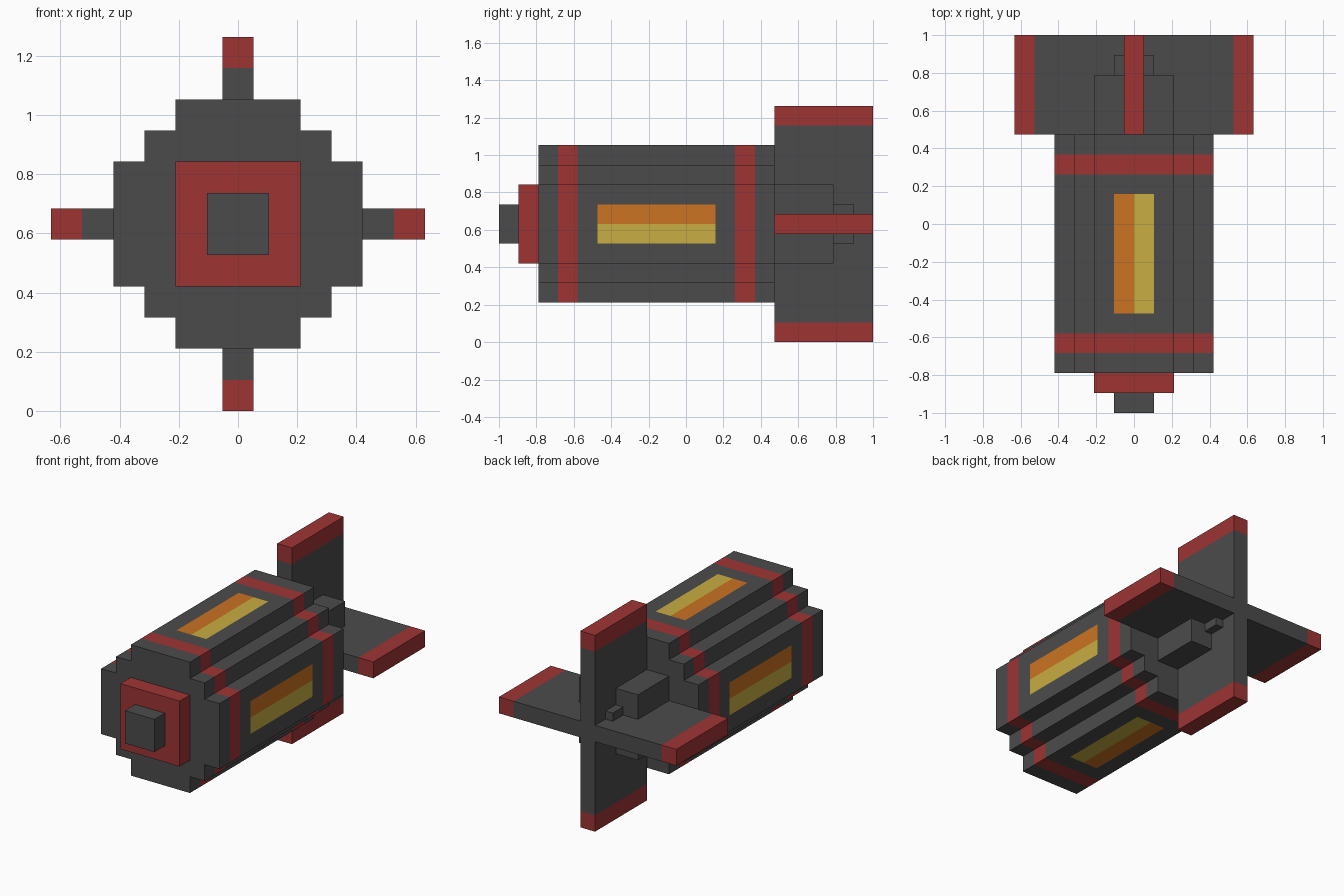
import bpy, bmesh
from mathutils import Vector

if "Cube" in bpy.data.objects:
    bpy.data.objects.remove(bpy.data.objects["Cube"])

U = 2 / 19        # one block
CZ = 6 * U        # height of the long axis


def srgb(r, g, b):
    f = lambda c: c / 12.92 if c <= 0.04045 else ((c + 0.055) / 1.055) ** 2.4
    return tuple(f(c / 255) for c in (r, g, b)) + (1,)


def material(name, *rgb):
    m = bpy.data.materials.new(name)
    m.diffuse_color = srgb(*rgb)
    m.use_nodes = True
    m.node_tree.nodes["Principled BSDF"].inputs["Base Color"].default_value = m.diffuse_color
    return m


GREY = material("dark_grey", 75, 75, 75)
RED = material("red", 158, 52, 52)
ORANGE = material("orange", 203, 115, 34)
YELLOW = material("yellow", 200, 173, 66)


def add_object(name, bm, mats):
    bmesh.ops.recalc_face_normals(bm, faces=bm.faces)
    me = bpy.data.meshes.new(name)
    bm.to_mesh(me)
    bm.free()
    for m in mats:
        me.materials.append(m)
    ob = bpy.data.objects.new(name, me)
    bpy.context.collection.objects.link(ob)
    return ob


def box(name, x, y, z, mat):
    """Block given by (low, high) ranges in block units; z from the long axis, y from the nose."""
    bm = bmesh.new()
    bmesh.ops.create_cube(bm, size=1)
    for v in bm.verts:
        v.co = Vector(((x[v.co.x > 0]) * U, y[v.co.y > 0] * U - 1, z[v.co.z > 0] * U + CZ))
    return add_object(name, bm, [mat])


# Stepped body: one quarter profile turned four times, lofted along y
quarter = [(4, -1), (4, 0), (4, 1), (4, 2), (3, 2), (3, 3), (2, 3), (2, 4)]
profile = []
for turn in range(4):
    profile += quarter
    quarter = [(-b, a) for a, b in quarter]
stations = [2, 3, 4, 5, 11, 12, 13, 14]
bm = bmesh.new()
rings = [[bm.verts.new((a * U, s * U - 1, b * U + CZ)) for a, b in profile] for s in stations]
n = len(profile)
for r0, r1 in zip(rings, rings[1:]):
    for i in range(n):
        j = (i + 1) % n
        bm.faces.new((r0[i], r0[j], r1[j], r1[i]))
bm.faces.new(rings[0])
bm.faces.new(rings[-1])

# Red bands and two-tone windows on the four flat sides
for f in bm.faces:
    c = f.calc_center_median()
    x, y, z = c.x / U, (c.y + 1) / U, (c.z - CZ) / U
    if len(f.verts) > 4:
        continue
    if 3 < y < 4 or 12 < y < 13:
        f.material_index = 1
    elif 5 < y < 11:
        if abs(x) > 3.9 and abs(z) < 1:
            f.material_index = 2 if z > 0 else 3
        elif abs(z) > 3.9 and abs(x) < 1:
            f.material_index = 2 if x < 0 else 3
add_object("body", bm, [GREY, RED, ORANGE, YELLOW])

# Nose and tail blocks
box("nose_plate", (-2, 2), (1, 2), (-2, 2), RED)
box("nose_tip", (-1, 1), (0, 1), (-1, 1), GREY)
box("tail_block", (-2, 2), (14, 17), (-2, 2), GREY)
box("tail_tip", (-1, 1), (17, 18), (-1, 1), GREY)

# Crossed tail fins with red edges
T, FY = (-0.5, 0.5), (14, 19)
box("vertical_fin", T, FY, (-5, 5), GREY)
for side, s in (("right", 1), ("left", -1)):
    box(side + "_fin", sorted((0.5 * s, 5 * s)), FY, T, GREY)
    box(side + "_fin_edge", sorted((5 * s, 6 * s)), FY, T, RED)
for side, s in (("top", 1), ("bottom", -1)):
    box(side + "_fin_edge", T, FY, sorted((5 * s, 6 * s)), RED)
